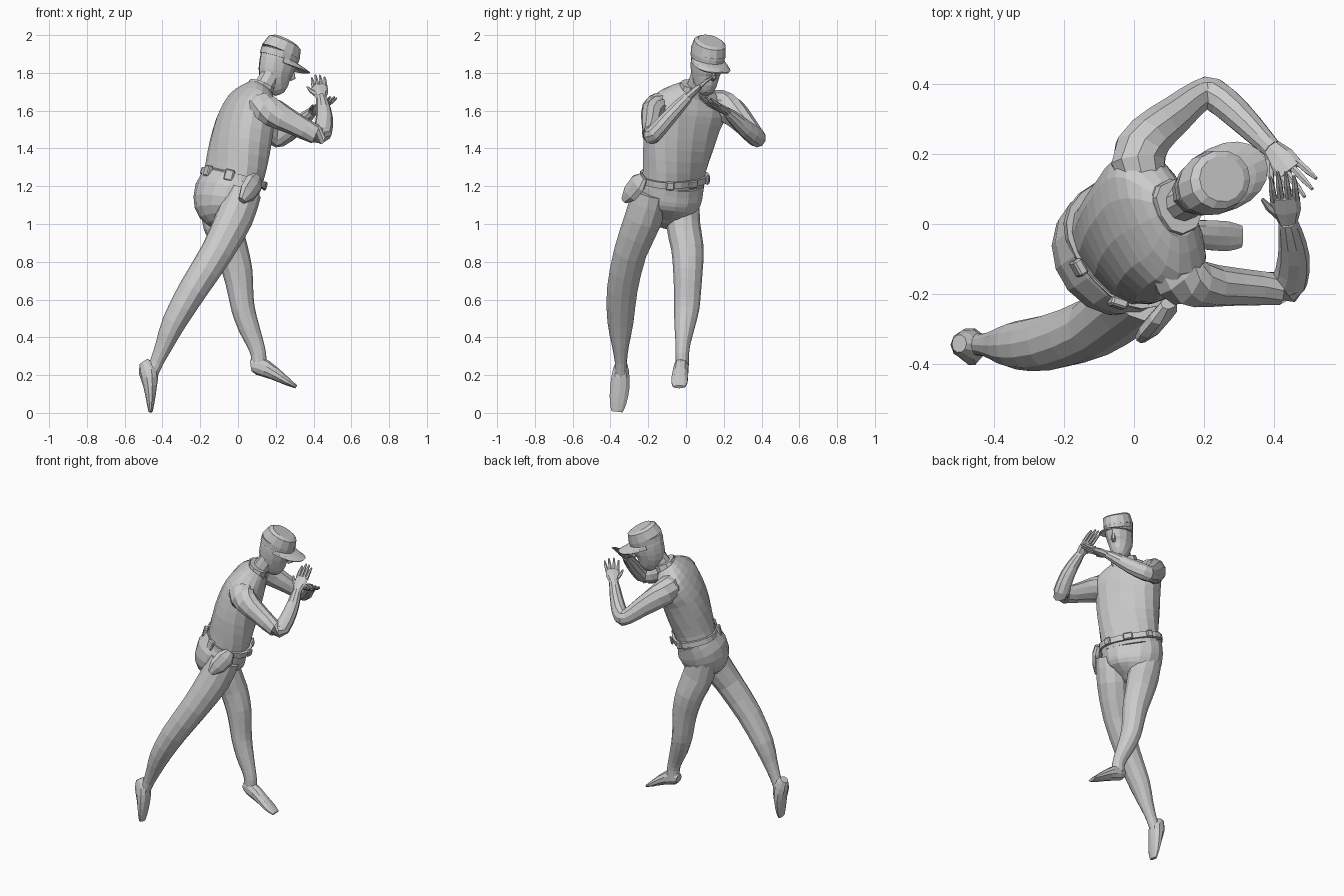
import bpy, bmesh, math
from mathutils import Vector, Matrix

Z = Vector((0, 0, 1))


def finish(bm, name):
    bmesh.ops.recalc_face_normals(bm, faces=bm.faces)
    me = bpy.data.meshes.new(name)
    bm.to_mesh(me)
    bm.free()
    ob = bpy.data.objects.new(name, me)
    bpy.context.collection.objects.link(ob)
    return ob


def refine(rings):
    """Insert a Catmull-Rom midpoint between neighbouring rings."""
    out = []
    for i in range(len(rings) - 1):
        a, b = rings[max(i - 1, 0)], rings[i]
        c, d = rings[i + 1], rings[min(i + 2, len(rings) - 1)]
        out += [b, tuple((9 * (q + r) - p - s) / 16 for p, q, r, s in zip(a, b, c, d))]
    return out + [rings[-1]]


def skin(bm, rings, ref=Z, n=12, power=1.0):
    """Loft rings (x, y, z, half width, half depth[, yaw]) along their path."""
    loops = []
    pts = [Vector(r[:3]) for r in rings]
    for i, r in enumerate(rings):
        nrm = (pts[min(i + 1, len(pts) - 1)] - pts[max(i - 1, 0)]).normalized()
        f = Vector((math.cos(math.radians(r[5])), math.sin(math.radians(r[5])), 0)) if len(r) > 5 else Vector(ref)
        f = (f - nrm * f.dot(nrm)).normalized()
        s = nrm.cross(f)
        loop = []
        for k in range(n):
            t = 2 * math.pi * k / n
            c, d = math.cos(t), math.sin(t)
            c = math.copysign(abs(c) ** power, c)
            d = math.copysign(abs(d) ** power, d)
            loop.append(bm.verts.new(pts[i] + f * c * r[4] + s * d * r[3]))
        loops.append(loop)
    for a, b in zip(loops, loops[1:]):
        for k in range(n):
            bm.faces.new((a[k], a[(k + 1) % n], b[(k + 1) % n], b[k]))
    bm.faces.new(loops[0])
    bm.faces.new(loops[-1])


def loft(name, rings, ref=Z, n=12, power=1.0, smooth=True):
    bm = bmesh.new()
    skin(bm, refine(rings) if smooth else rings, ref, n, power)
    return finish(bm, name)


def box(name, loc, x, y, z, size):
    """Chamfered box with given axes and full sizes."""
    bm = bmesh.new()
    bmesh.ops.create_cube(bm, size=1)
    m = Matrix((x * size[0], y * size[1], z * size[2])).transposed().to_4x4()
    m.translation = loc
    bmesh.ops.transform(bm, matrix=m, verts=bm.verts)
    bmesh.ops.bevel(bm, geom=bm.edges[:], offset=0.006, segments=1, affect='EDGES')
    return finish(bm, name)


# Jacket body, twisting from the hips to the shoulders
loft("jacket", [(-.035, -.07, 1.21, .178, .125, 41), (-.012, -.06, 1.30, .182, .132, 39),
                (.012, -.04, 1.42, .195, .138, 32), (.038, -.012, 1.54, .205, .132, 28),
                (.064, .015, 1.62, .215, .116, 26), (.088, .03, 1.675, .185, .092, 25),
                (.115, .045, 1.722, .085, .062, 25)], n=16, power=.85)
loft("collar", [(.103, .04, 1.685, .09, .07, 25), (.128, .05, 1.742, .078, .062, 25)], n=10, power=.8, smooth=False)
loft("neck", [(.11, .045, 1.68, .055, .055, 22), (.18, .08, 1.80, .05, .055, 22)], n=10, smooth=False)

# Trouser seat and legs
loft("trouser_seat", [(-.025, -.06, 1.24, .188, .13, 41), (-.06, -.085, 1.165, .19, .158, 40),
                      (-.075, -.097, 1.08, .165, .148, 39), (-.07, -.105, 1.02, .10, .10, 39),
                      (-.06, -.11, .99, .04, .04, 39)], n=16)
loft("right_leg", [(.03, -.185, 1.17, .095, .095), (-.02, -.225, 1.03, .10, .10), (-.112, -.295, .85, .087, .087),
                   (-.24, -.338, .65, .081, .077), (-.338, -.347, .48, .069, .064), (-.39, -.347, .36, .046, .047),
                   (-.43, -.345, .27, .032, .036), (-.46, -.345, .2, .034, .034)], ref=(1, 0, 0))
loft("left_leg", [(-.12, -.015, 1.16, .085, .095), (-.085, -.015, 1.0, .09, .10), (-.038, .008, .87, .086, .09),
                  (-.003, .01, .75, .078, .08), (.012, .008, .65, .072, .069), (.027, .003, .55, .067, .062),
                  (.058, -.008, .45, .053, .056), (.09, -.016, .37, .04, .046), (.108, -.02, .31, .036, .041),
                  (.11, -.02, .25, .036, .042)], ref=(1, 0, 0))
loft("left_foot", [(.068, -.02, .25, .026, .03), (.11, -.023, .25, .038, .05), (.19, -.03, .21, .043, .036),
                   (.265, -.035, .163, .045, .02), (.308, -.036, .138, .032, .009)], n=10)
loft("right_foot", [(-.50, -.342, .272, .026, .025), (-.475, -.345, .225, .044, .052), (-.465, -.35, .14, .054, .036),
                    (-.463, -.36, .05, .046, .02), (-.463, -.365, .006, .03, .011)], ref=(1, 0, 0), n=10)

# Arms
loft("right_arm", [(.08, -.07, 1.64, .055, .065), (.125, -.145, 1.622, .075, .082), (.185, -.172, 1.59, .066, .078),
                   (.29, -.18, 1.535, .055, .062), (.41, -.185, 1.475, .048, .052), (.445, -.165, 1.48, .046, .052),
                   (.457, -.09, 1.565, .042, .045), (.447, -.02, 1.64, .034, .034),
                   (.44, .01, 1.672, .028, .026)], ref=(1, 0, 0), n=10)
loft("left_arm", [(.045, .09, 1.64, .06, .06), (.012, .175, 1.63, .08, .082), (.04, .245, 1.595, .07, .078),
                  (.115, .31, 1.53, .057, .063), (.188, .368, 1.465, .046, .05), (.225, .372, 1.46, .048, .052),
                  (.295, .315, 1.505, .044, .047), (.365, .245, 1.57, .034, .034),
                  (.395, .215, 1.595, .028, .025)], n=10)


def hand(name, wrist, along, side, thumb, spread):
    """Palm, four fingers and a thumb."""
    w, a = Vector(wrist), Vector(along).normalized()
    s = (Vector(side) - a * a.dot(Vector(side))).normalized()
    nrm = a.cross(s)
    bm = bmesh.new()
    at = lambda p, *r: (*p, *r)
    skin(bm, [at(w - a * .01, .027, .022), at(w + a * .04, .042, .02), at(w + a * .09, .043, .013)], nrm, 8)
    for i, length in enumerate((.085, .103, .10, .083)):
        o = (i - 1.5) / 1.5
        b = w + a * .08 + s * o * .032
        d = (a + s * o * spread).normalized()
        skin(bm, [at(b, .011, .011), at(b + d * length * .55, .010, .010), at(b + d * length + nrm * .006, .005, .005)], nrm, 6)
    b = w + a * .025 + s * thumb * .025
    d = (a * .9 + s * thumb * .7).normalized()
    skin(bm, [at(b, .014, .013), at(b + d * .04, .011, .010), at(b + d * .065 + a * .012, .005, .005)], nrm, 6)
    return finish(bm, name)


hand("right_hand", (.44, .01, 1.672), (-.10, .74, .65), (1, 0, 0), -1, .02)
hand("left_hand", (.395, .215, 1.595), (.58, -.70, .40), (.75, .64, 0), -1, .14)

# Head frame: facing direction f, side s, up u
yaw, pitch = math.radians(25), math.radians(18)
f = Vector((math.cos(pitch) * math.cos(yaw), math.cos(pitch) * math.sin(yaw), -math.sin(pitch)))
s = Vector((-math.sin(yaw), math.cos(yaw), 0))
u = f.cross(s)
H = Vector((.2, .105, 1.82))


def head_rings(rows):
    return [(*(H + f * fo + u * h), hw, hd, 25) for h, fo, hw, hd in rows]


loft("head", head_rings([(-.118, .06, .028, .028), (-.095, .042, .05, .06), (-.04, .01, .07, .09),
                         (.02, .002, .08, .102), (.07, 0, .08, .104), (.11, 0, .07, .09)]), n=12)
loft("nose", [(*(H + f * .092 + u * .03), .008, .008, 25), (*(H + f * .108 - u * .015), .014, .018, 25),
              (*(H + f * .098 - u * .028), .01, .008, 25)], n=6, smooth=False)
loft("cap_band", head_rings([(.058, 0, .086, .109), (.094, 0, .089, .111)]), n=14, smooth=False)
loft("cap_crown", head_rings([(.092, 0, .091, .112), (.148, .006, .084, .095), (.16, .008, .066, .072)]),
     n=14, smooth=False)

# Cap brim
bm = bmesh.new()
prev = None
for i in range(13):
    t = math.radians(-95 + 190 * i / 12)
    reach = max(math.cos(t), 0) ** .6
    row = []
    for k, drop in ((0, 0), (.5, .006), (1, .016)):
        fw = math.cos(t) * .105 + reach * .085 * k
        sd = math.sin(t) * (.088 + .022 * k * reach)
        row.append(bm.verts.new(H + f * fw + s * sd + u * (.061 - drop - .12 * abs(sd) * k)))
    if prev:
        for k in range(2):
            bm.faces.new((prev[k], row[k], row[k + 1], prev[k + 1]))
    prev = row
brim = finish(bm, "cap_brim")
brim.modifiers.new("thickness", 'SOLIDIFY').thickness = .008

# Belt with pouches and buckle placed around it
C, N = Vector((-.025, -.06, 1.243)), Vector((.25, .06, .97)).normalized()
fw = Vector((math.cos(math.radians(41)), math.sin(math.radians(41)), 0))
fw = (fw - N * fw.dot(N)).normalized()
sd = N.cross(fw)
loft("belt", [(*(C - N * .017), .198, .142, 41), (*(C + N * .017), .198, .142, 41)], n=20, power=.85, smooth=False)
for name, deg, size in (("buckle", 0, (.014, .06, .042)), ("pouch_front_left", 40, (.02, .04, .045)),
                        ("pouch_front_right", -40, (.02, .045, .045)), ("pouch_back_left", 168, (.028, .05, .06)),
                        ("pouch_back_right", 212, (.028, .05, .06))):
    t = math.radians(deg)
    out = (fw * math.cos(t) + sd * math.sin(t)).normalized()
    pos = C + fw * math.cos(t) * .15 + sd * math.sin(t) * .205
    box(name, pos, out, N.cross(out), N, size)

# Holster on the right hip
loft("holster", [(.10, -.225, 1.25, .03, .02), (.085, -.255, 1.215, .06, .028), (.05, -.295, 1.165, .055, .028),
                 (.02, -.325, 1.125, .022, .018)], ref=(.6, -.8, 0), n=8, smooth=False)
